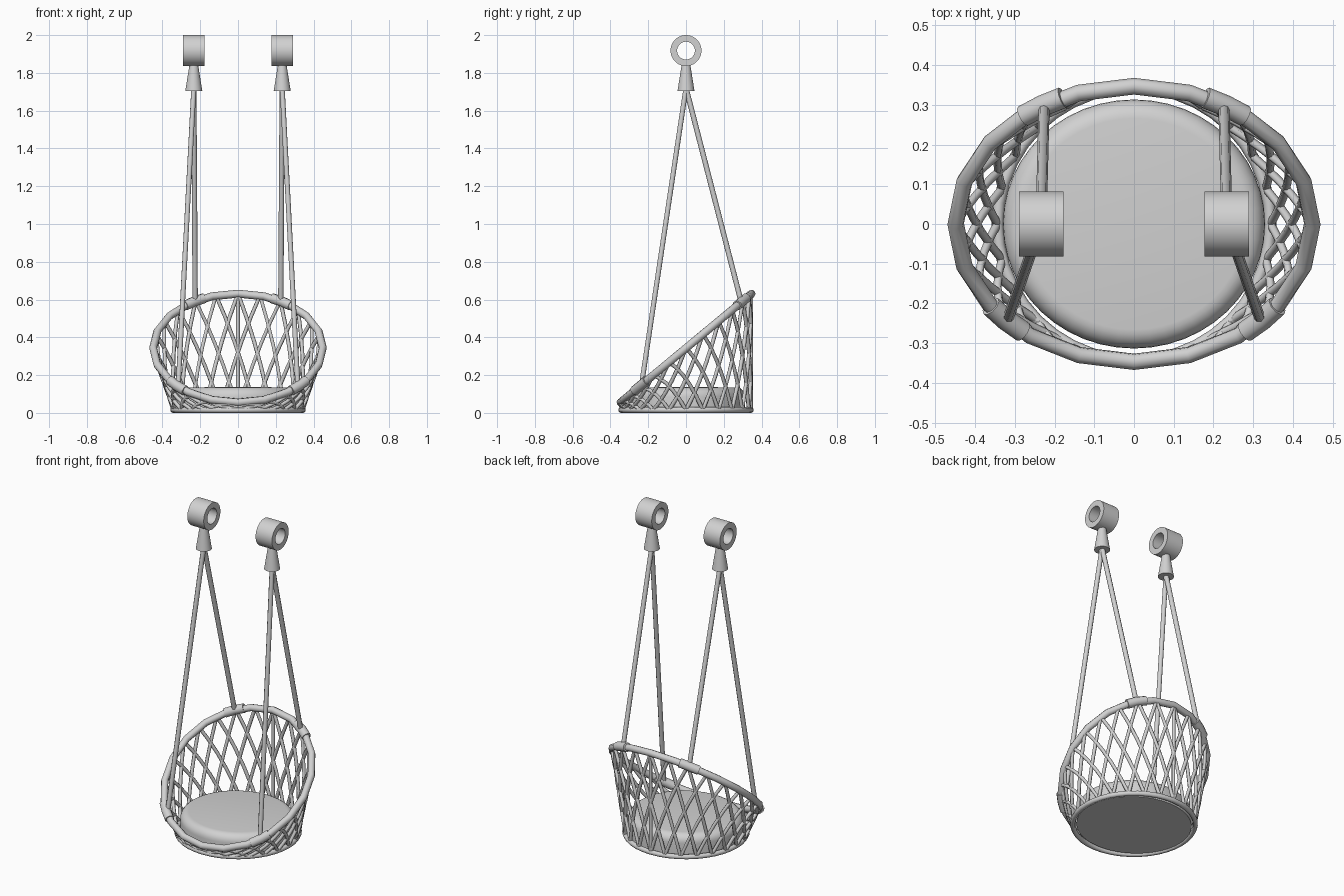
import bpy, bmesh
from math import sin, cos, pi, radians
from mathutils import Vector, Matrix

cube = bpy.data.objects.get("Cube")
if cube:
    bpy.data.objects.remove(cube)

grey = bpy.data.materials.new("light grey")
grey.use_nodes = True
grey.diffuse_color = (0.64, 0.64, 0.64, 1)
grey.node_tree.nodes["Principled BSDF"].inputs["Base Color"].default_value = (0.64, 0.64, 0.64, 1)


def smooth(ob, angle):
    bpy.ops.object.select_all(action='DESELECT')
    ob.select_set(True)
    bpy.context.view_layer.objects.active = ob
    bpy.ops.object.shade_smooth_by_angle(angle=radians(angle))


def tubes(name, paths, radius, closed=False, res=2):
    """Round tubes along a list of point paths, as one mesh."""
    cu = bpy.data.curves.new(name, 'CURVE')
    cu.dimensions = '3D'
    cu.bevel_depth = radius
    cu.bevel_resolution = res
    cu.use_fill_caps = not closed
    for path in paths:
        sp = cu.splines.new('POLY')
        sp.points.add(len(path) - 1)
        for p, co in zip(sp.points, path):
            p.co = (*co, 1)
        sp.use_cyclic_u = closed
    ob = bpy.data.objects.new(name, cu)
    bpy.context.collection.objects.link(ob)
    cu.materials.append(grey)
    bpy.ops.object.select_all(action='DESELECT')
    ob.select_set(True)
    bpy.context.view_layer.objects.active = ob
    bpy.ops.object.convert(target='MESH')
    ob = bpy.context.object
    ob.name = name
    smooth(ob, 70)


def lathe(name, profile, place, segments=32):
    """Spin a (radius, height) profile round z, then place it."""
    bm = bmesh.new()
    vs = [bm.verts.new((r, 0, z)) for r, z in profile]
    es = [bm.edges.new(pair) for pair in zip(vs, vs[1:])]
    bmesh.ops.spin(bm, geom=vs + es, cent=(0, 0, 0), axis=(0, 0, 1),
                   angle=2 * pi, steps=segments, use_duplicate=False)
    bmesh.ops.remove_doubles(bm, verts=bm.verts, dist=1e-4)
    bmesh.ops.recalc_face_normals(bm, faces=bm.faces)
    me = bpy.data.meshes.new(name)
    bm.to_mesh(me)
    bm.free()
    me.transform(place)
    me.materials.append(grey)
    ob = bpy.data.objects.new(name, me)
    bpy.context.collection.objects.link(ob)
    smooth(ob, 40)


# Angles run from the back (+y) towards the model's left (+x)
def rim(a):
    y = 0.347 * cos(a)
    return Vector((0.449 * sin(a), y, 0.343 + 0.83 * y))


def base(a):
    return Vector((0.344 * sin(a), 0.344 * cos(a), 0.015))


def ring(f, n):
    return [f(2 * pi * i / n) for i in range(n)]


# Basket rims
tubes("basket_rim", [ring(rim, 20)], 0.021, closed=True)
tubes("base_ring", [ring(base, 40)], 0.015, closed=True)

# Woven lattice: strands leaning both ways between the rims
COUNT, LEAN, STEPS = 24, radians(30), 5
for name, turn in (("lattice_left", 1), ("lattice_right", -1)):
    paths = []
    for i in range(COUNT):
        a = 2 * pi * i / COUNT
        path = []
        for k in range(STEPS + 1):
            t = k / STEPS
            b = a + turn * LEAN * t
            path.append(base(b).lerp(rim(b), t))
        paths.append(path)
    tubes(name, paths, 0.0105, res=1)
tubes("back_strand", [[base(0), rim(0)]], 0.0105, res=1)

# Seat cushion with a rounded upper edge
edge = [(0.28 + 0.05 * cos(radians(d)), 0.085 + 0.05 * sin(radians(d)))
        for d in range(0, 91, 15)]
lathe("seat_cushion", [(0, 0.008), (0.33, 0.008)] + edge + [(0, 0.137)],
      Matrix.Diagonal((1, 0.95, 1, 1)), 48)

# Hanging hardware, once per side
for side, s in (("left", 1), ("right", -1)):
    top = Vector((0.234 * s, 0, 1.72))
    for end, deg in (("back", 31), ("front", 134)):
        a = s * radians(deg)
        tubes(f"{side}_{end}_sleeve",
              [[rim(a + s * d) for d in (-0.13, 0, 0.13)]], 0.027, res=3)
        foot = rim(a) * 0.98
        foot.z = rim(a).z
        tubes(f"{side}_{end}_rope", [[top, foot]], 0.014)
    lathe(f"{side}_rope_cone", [(0, 0), (0.045, 0), (0.022, 0.145), (0, 0.145)],
          Matrix.Translation((0.234 * s, 0, 1.704)), 24)
    w = 0.056
    lathe(f"{side}_hanging_ring",
          [(0.047, -w), (0.082, -w), (0.082, w), (0.047, w), (0.047, -w)],
          Matrix.Translation((0.234 * s, 0, 1.918)) @ Matrix.Rotation(pi / 2, 4, 'Y'), 40)
